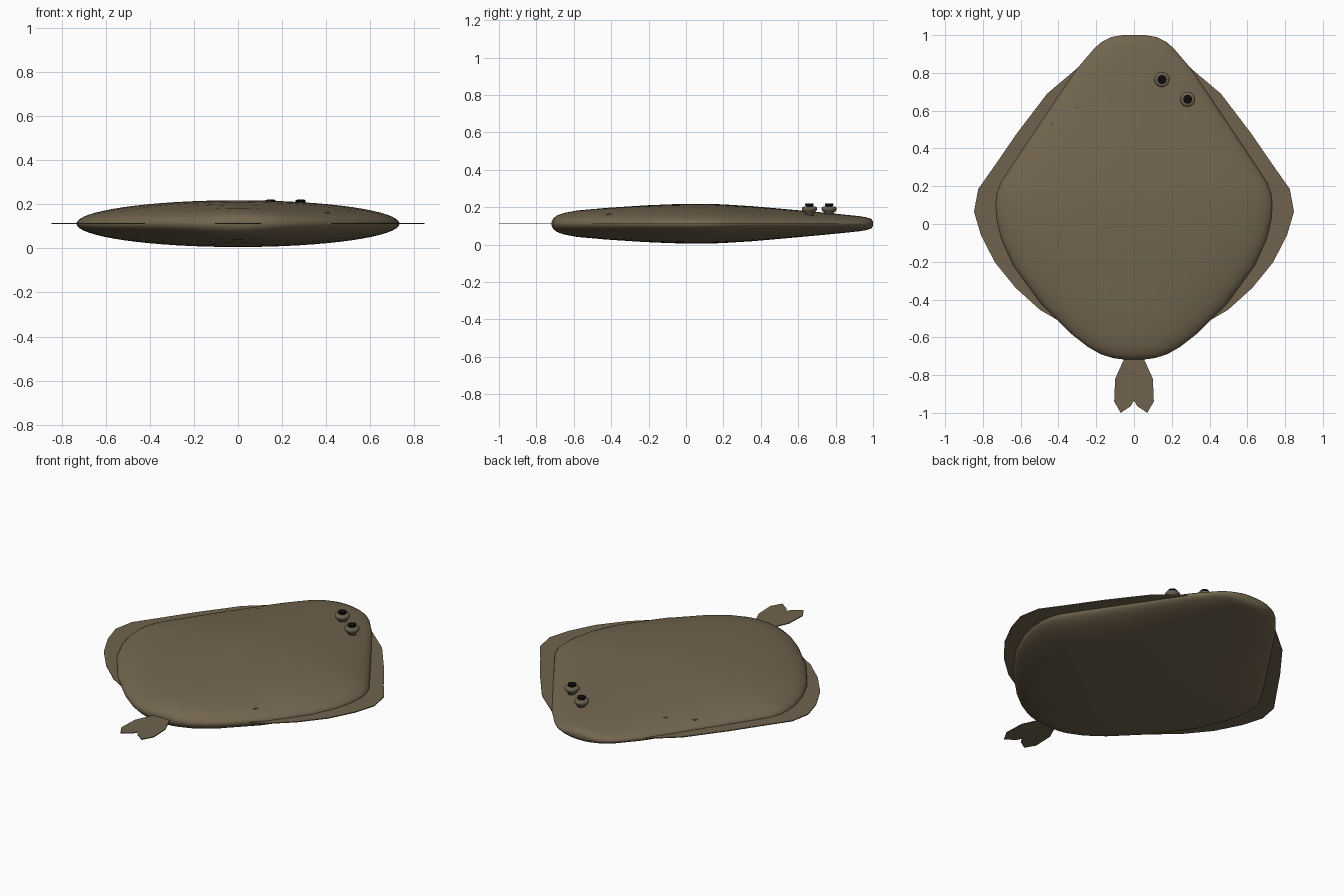
import bpy, bmesh
from math import sin, cos, pi, sqrt

old = bpy.data.objects.get("Cube")
if old:
    bpy.data.objects.remove(old, do_unlink=True)

MID = 0.112


def material(name, rgb):
    m = bpy.data.materials.new(name)
    m.use_nodes = True
    m.diffuse_color = (*rgb, 1)
    m.node_tree.nodes["Principled BSDF"].inputs["Base Color"].default_value = (*rgb, 1)
    return m


SKIN = material("olive brown skin", (0.17, 0.132, 0.078))
FIN = material("fin brown", (0.16, 0.124, 0.075))
LID = material("eye rim brown", (0.14, 0.115, 0.075))
BLACK = material("pupil black", (0.004, 0.004, 0.004))


def finish(bm, name, mat, smooth=True):
    bmesh.ops.recalc_face_normals(bm, faces=bm.faces)
    mesh = bpy.data.meshes.new(name)
    bm.to_mesh(mesh)
    bm.free()
    mesh.materials.append(mat)
    ob = bpy.data.objects.new(name, mesh)
    bpy.context.collection.objects.link(ob)
    if smooth:
        bpy.ops.object.select_all(action="DESELECT")
        ob.select_set(True)
        bpy.context.view_layer.objects.active = ob
        bpy.ops.object.shade_smooth_by_angle(angle=0.7)
    return ob


# Body: elliptical rings (y, half width, half height) lofted nose to tail
STATIONS = [
    (1.0, 0.06, 0.012), (0.99, 0.12, 0.026), (0.965, 0.17, 0.034),
    (0.93, 0.21, 0.04), (0.825, 0.3, 0.051), (0.7, 0.385, 0.063),
    (0.5, 0.52, 0.081), (0.35, 0.62, 0.094), (0.22, 0.705, 0.102),
    (0.16, 0.727, 0.105), (0.1, 0.733, 0.106), (0.02, 0.727, 0.106),
    (-0.08, 0.703, 0.104), (-0.22, 0.64, 0.098), (-0.42, 0.495, 0.085),
    (-0.58, 0.335, 0.071), (-0.65, 0.245, 0.058), (-0.69, 0.175, 0.044),
    (-0.71, 0.11, 0.028), (-0.718, 0.05, 0.012)]


def build_body(sides=64):
    bm = bmesh.new()
    rings = []
    for y, w, h in STATIONS:
        rings.append([bm.verts.new((w * cos(2 * pi * i / sides), y,
                                    MID + h * sin(2 * pi * i / sides)))
                      for i in range(sides)])
    for a, b in zip(rings, rings[1:]):
        for i in range(sides):
            j = (i + 1) % sides
            bm.faces.new((a[i], a[j], b[j], b[i]))
    bm.faces.new(rings[0])
    bm.faces.new(rings[-1])
    return finish(bm, "body", SKIN)


def skin_height(x, y):
    for (y0, w0, h0), (y1, w1, h1) in zip(STATIONS, STATIONS[1:]):
        if y1 <= y <= y0:
            t = (y0 - y) / (y0 - y1)
            w, h = w0 + t * (w1 - w0), h0 + t * (h1 - h0)
            return MID + h * sqrt(max(0, 1 - (x / w) ** 2))
    return MID


# Fins: thin flat plates cut from an outline
def plate(name, outline, thick=0.005):
    bm = bmesh.new()
    face = bm.faces.new([bm.verts.new((x, y, MID - thick / 2)) for x, y in outline])
    new = bmesh.ops.extrude_face_region(bm, geom=[face])["geom"]
    bmesh.ops.translate(bm, vec=(0, 0, thick),
                        verts=[v for v in new if isinstance(v, bmesh.types.BMVert)])
    return finish(bm, name, FIN, smooth=False)


# Lathed round part standing on its local origin
def lathe(name, centre, profile, mat, sides=24):
    bm = bmesh.new()
    cx, cy, cz = centre
    rings = [[bm.verts.new((cx + r * cos(2 * pi * i / sides),
                            cy + r * sin(2 * pi * i / sides), cz + z))
              for i in range(sides)] for r, z in profile]
    for a, b in zip(rings, rings[1:]):
        for i in range(sides):
            j = (i + 1) % sides
            bm.faces.new((a[i], a[j], b[j], b[i]))
    bm.faces.new(rings[0])
    bm.faces.new(rings[-1])
    return finish(bm, name, mat)


build_body()

SIDE_FIN = [(0.3, 0.825), (0.46, 0.69), (0.62, 0.48), (0.73, 0.32),
            (0.825, 0.185), (0.847, 0.065), (0.81, -0.06), (0.735, -0.205),
            (0.625, -0.34), (0.497, -0.455), (0.3, -0.57), (0.2, 0.1)]
for side, s in (("left", 1), ("right", -1)):
    plate(side + "_fin", [(s * x, y) for x, y in SIDE_FIN])

HALF_TAIL = [(0.04, -0.68), (0.055, -0.72), (0.1, -0.82), (0.105, -0.94),
             (0.07, -1.0), (0.018, -0.965)]
plate("tail_fin", HALF_TAIL + [(0, -0.935)] + [(-x, y) for x, y in reversed(HALF_TAIL)])

# Both eyes sit on the left of the head
for name, x, y in (("inner", 0.148, 0.765), ("outer", 0.284, 0.66)):
    lathe(name + "_eye_rim", (x, y, 0.155),
          [(0.02, 0), (0.027, 0.018), (0.037, 0.026), (0.04, 0.034), (0.04, 0.042),
           (0.036, 0.047), (0.024, 0.05)], LID)
    lathe(name + "_pupil", (x, y, 0.2),
          [(0.016, 0), (0.023, 0.012), (0.023, 0.018), (0.016, 0.021)], BLACK)

# Faint skin spots barely breaking the surface
for n, (x, y) in enumerate([(0.4, -0.41), (-0.3, 0.62), (-0.43, 0.53), (-0.12, -0.34)]):
    lathe("skin_spot_%d" % (n + 1), (x, y, skin_height(x, y) - 0.004),
          [(0.014, 0), (0.014, 0.004), (0.008, 0.006)], FIN, 12)
